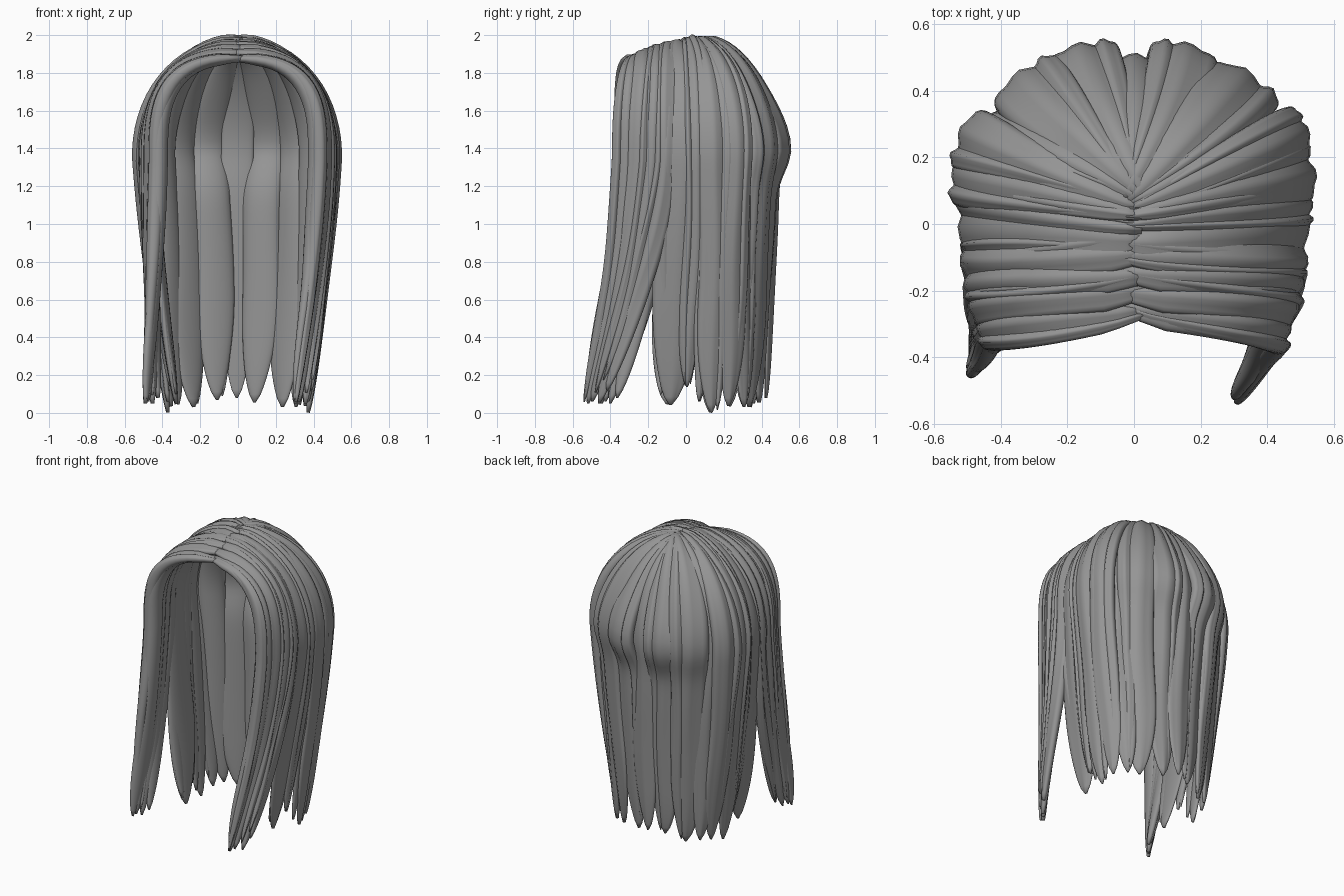
import bpy, bmesh, math, random
from mathutils import Vector

if "Cube" in bpy.data.objects:
    bpy.data.objects.remove(bpy.data.objects["Cube"])

random.seed(7)
grey = bpy.data.materials.new("hair grey")
grey.diffuse_color = (0.3, 0.3, 0.3, 1)
grey.use_nodes = True
grey.node_tree.nodes["Principled BSDF"].inputs["Base Color"].default_value = grey.diffuse_color

ZM = 1.36      # height where the dome turns into hanging hair
RINGS, SIDES = 48, 22


def smooth(t):
    t = max(0.0, min(1.0, t))
    return t * t * (3 - 2 * t)


def path(d, s):
    """Point on the centre line: dome for s < 0.35, then hanging down to the tip."""
    (ry, rz), (mx, my), (tx, ty, tz) = d["root"], d["mid"], d["tip"]
    if s < 0.35:
        a = s / 0.35 * math.pi / 2
        e = d["square"]
        f, g = math.sin(a) ** e, max(0, math.cos(a)) ** e
        x = -d["cross"] + (mx + d["cross"]) * f
        y = ry + (my - ry) * f ** d["bow"]
        z = ZM + (rz - ZM) * g
    else:
        u = (s - 0.35) / 0.65
        k = u ** d["sweep"]
        x, y, z = mx + (tx - mx) * k, my + (ty - my) * k, ZM + (tz - ZM) * u
    b = d["bulge"] * math.exp(-((z - 1.4) / (0.26 if z > 1.4 else 0.15)) ** 2)
    az = math.radians(d["az"])
    return Vector((x + b * math.cos(az), y + b * math.sin(az), z))


def lock(name, side, d):
    """Rounded, grooved, tapering tube swept along the path."""
    ry, (mx, my) = d["root"][0], d["mid"]
    az0 = math.degrees(math.atan2(my - ry, mx))
    bm = bmesh.new()
    rings = []
    ph, wave = random.uniform(-0.6, 0.6), random.uniform(0, 6.28)
    for i in range(RINGS):
        s = i / (RINGS - 1)
        p = path(d, s)
        t = (path(d, min(1, s + 0.01)) - path(d, max(0, s - 0.01))).normalized()
        az = az0 + (d["az"] - az0) * smooth(s / 0.3) + d["twist"] * smooth((s - 0.45) / 0.5)
        az = math.radians(az)
        w = Vector((-math.sin(az), math.cos(az), 0))
        n = t.cross(w).normalized()
        p += w * (0.007 * math.sin(s * 11 + wave))
        # width grows off the parting and closes to a point at the tip
        grow = d["grow"] + (1 - d["grow"]) * smooth(s / 0.28)
        start = 0.5 + 0.5 * smooth(s / 0.04)
        tip = 1 if s < 0.72 else 0.07 + 0.93 * max(0, 1 - ((s - 0.72) / 0.28) ** 2) ** 0.7
        hw = d["width"] / 2 * grow * start * tip
        th = d["thick"] * (0.6 + 0.4 * smooth(s / 0.25)) * (0.25 + 0.75 * tip) * start
        th *= 1 - 0.35 * smooth((s - 0.45) / 0.4)
        ring = []
        for j in range(SIDES):
            q = 2 * math.pi * j / SIDES
            c, h = math.cos(q), math.sin(q)
            if h > 0:
                h *= 0.9 + 0.12 * math.cos(c * 6 + ph)
            else:
                h *= d["inner"]
            v = p + w * (c * hw) + n * (h * th)
            ring.append(bm.verts.new((v.x * side, v.y, v.z)))
        rings.append(ring)
    for a, b in zip(rings, rings[1:]):
        for j in range(SIDES):
            k = (j + 1) % SIDES
            bm.faces.new((a[j], a[k], b[k], b[j]))
    bm.faces.new(rings[0])
    bm.faces.new(rings[-1])
    bmesh.ops.recalc_face_normals(bm, faces=bm.faces)
    for f in bm.faces:
        f.smooth = True
    me = bpy.data.meshes.new(name)
    bm.to_mesh(me)
    bm.free()
    me.materials.append(grey)
    bpy.context.collection.objects.link(bpy.data.objects.new(name, me))


def spec(root, mid, tip, width, az, bulge=0.0, thick=0.055, square=1.0, sweep=1.2,
         twist=0, bow=1.0, grow=0.5, inner=0.75, cross=0.025):
    return dict(root=root, mid=mid, tip=tip, width=width, az=az, bulge=bulge, thick=thick,
                square=square, sweep=sweep, twist=twist, bow=bow, grow=grow, inner=inner, cross=cross)


def strand(name, side, d):
    """Thin wisp lying over one edge of a lock."""
    e = dict(d)
    az = math.radians(d["az"])
    o = random.choice((-0.36, 0.36)) * d["width"]
    dx, dy = -math.sin(az) * o + 0.012 * math.cos(az), math.cos(az) * o + 0.012 * math.sin(az)
    e["mid"] = (d["mid"][0] + dx, d["mid"][1] + dy)
    e["tip"] = (d["tip"][0] + dx * 0.4, d["tip"][1] + dy * 0.4,
                d["tip"][2] + random.uniform(0.0, 0.1))
    e["root"] = (d["root"][0] + random.uniform(-0.012, 0.012), d["root"][1] + 0.004)
    e["width"] = d["width"] * 0.45
    e["thick"] = d["thick"] * 0.75
    lock(name, side, e)


# Face-framing locks: tips differ left and right
fronts = [((-0.25, 1.875), (0.42, -0.31)), ((-0.195, 1.905), (0.445, -0.245)),
          ((-0.14, 1.928), (0.46, -0.175)), ((-0.09, 1.945), (0.47, -0.105))]
front_tips = {1: [(0.305, -0.515, 0.05), (0.325, -0.49, 0.06), (0.36, -0.455, 0.05), (0.385, -0.42, 0.12)],
              -1: [(0.488, -0.44, 0.05), (0.475, -0.42, 0.06), (0.45, -0.395, 0.05), (0.425, -0.37, 0.08)]}

# Side and back locks, front to back
rest = [
    ("side_lock", spec((-0.05, 1.955), (0.475, -0.02), (0.33, -0.085, 0.05), 0.25, -2, twist=8, grow=0.5)),
    ("side_lock", spec((-0.01, 1.967), (0.485, 0.06), (0.36, 0.00, 0.14), 0.13, 4)),
    ("side_lock", spec((0.02, 1.972), (0.495, 0.15), (0.37, 0.135, 0.01), 0.17, 12)),
    ("side_lock", spec((0.05, 1.972), (0.48, 0.255), (0.35, 0.22, 0.03), 0.17, 22)),
    ("side_lock", spec((0.065, 1.97), (0.395, 0.29), (0.31, 0.30, 0.04), 0.17, 45)),
    ("back_lock", spec((0.07, 1.97), (0.30, 0.38), (0.235, 0.34, 0.04), 0.22, 55, bulge=0.035, thick=0.06)),
    ("back_lock", spec((0.075, 1.97), (0.14, 0.415), (0.10, 0.385, 0.06), 0.20, 78, bulge=0.075, thick=0.06)),
]

for side, label in ((1, "right"), (-1, "left")):
    for i, (root, mid) in enumerate(fronts):
        root = (root[0] + 0.004 * side * (-1) ** i, root[1])
        d = spec(root, mid, front_tips[side][i], 0.13, 0, square=0.68 + 0.07 * i, sweep=1.4,
                 twist=-30 if side == 1 else 22, bow=0.75, grow=0.85, inner=0.9, cross=0.05)
        lock(f"front_lock_{label}_{i + 1}", side, d)
        strand(f"front_wisp_{label}_{i + 1}", side, d)
    for i, (name, d) in enumerate(rest):
        d = dict(d)
        d["tip"] = tuple(c + random.uniform(-0.01, 0.01) for c in d["tip"])
        lock(f"{name}_{label}_{i + 1}", side, d)
        strand(f"{name}_wisp_{label}_{i + 1}", side, d)

# Narrow filler outside the seam between the two back locks
lock("centre_back_lock", 1, spec((0.07, 1.965), (0.0, 0.44), (0.0, 0.42, 0.08), 0.17, 90, bulge=0.02, inner=0.3))

# Small lock pair where all locks meet at the crown
for side in (1, -1):
    lock("crown_lock", side, spec((0.03, 1.985), (0.485, 0.10), (0.37, 0.07, 0.06), 0.10, 6, thick=0.045))
